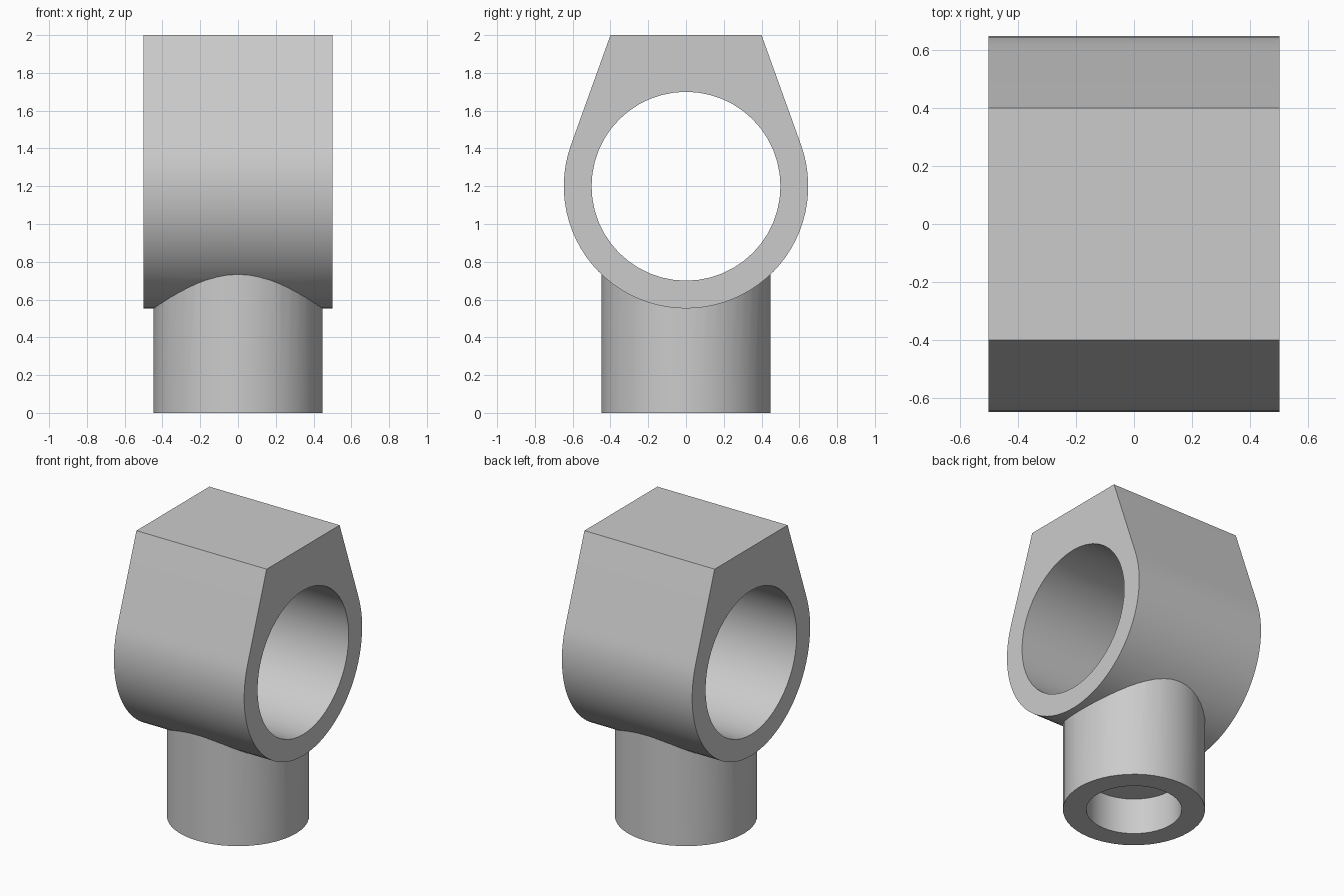
import bpy
import bmesh
from math import acos, atan2, cos, hypot, pi, sin

default = bpy.data.objects.get("Cube")
if default:
    bpy.data.objects.remove(default, do_unlink=True)

WIDTH = 1.0            # ring length along x
AXIS_Z = 1.2           # height of the bore axis
RING_R, BORE_R = 0.647, 0.5
TOP_Y, TOP_Z = 0.4, 2.0
STEM_R, SOCKET_R, SOCKET_DEPTH = 0.447, 0.3, 0.25

# Single grey material
grey = bpy.data.materials.new("plain_grey")
grey.use_nodes = True
colour = (0.6, 0.6, 0.6, 1)
grey.diffuse_color = colour
grey.node_tree.nodes["Principled BSDF"].inputs["Base Color"].default_value = colour


def prism(name, outline, to_3d, start, end):
    """Extrude a 2D outline between two positions along an axis."""
    bm = bmesh.new()
    a, b = ([bm.verts.new(to_3d(u, v, w)) for u, v in outline] for w in (start, end))
    bm.faces.new(a)
    bm.faces.new(b[::-1])
    for i in range(len(a)):
        j = (i + 1) % len(a)
        bm.faces.new((a[i], b[i], b[j], a[j]))
    bmesh.ops.recalc_face_normals(bm, faces=bm.faces)
    mesh = bpy.data.meshes.new(name)
    bm.to_mesh(mesh)
    bm.free()
    mesh.materials.append(grey)
    obj = bpy.data.objects.new(name, mesh)
    bpy.context.collection.objects.link(obj)
    return obj


def arc(radius, start, sweep, count, centre=0.0):
    return [(radius * cos(start + sweep * i / count),
             centre + radius * sin(start + sweep * i / count)) for i in range(count)]


def along_x(u, v, w):
    return (w, u, v)


def along_z(u, v, w):
    return (u, v, w)


def combine(target, other, operation):
    mod = target.modifiers.new(operation.lower(), "BOOLEAN")
    mod.operation = operation
    mod.solver = "EXACT"
    mod.object = other
    bpy.context.view_layer.objects.active = target
    bpy.ops.object.modifier_apply(modifier=mod.name)
    bpy.data.objects.remove(other, do_unlink=True)


# Ring body: round below, straight tangent flanks up to a flat top
rise = TOP_Z - AXIS_Z
tangent = atan2(rise, TOP_Y) - acos(RING_R / hypot(TOP_Y, rise))
steps = 48
profile = arc(RING_R, pi - tangent, pi + 2 * tangent, steps, AXIS_Z)
profile.append((RING_R * cos(tangent), AXIS_Z + RING_R * sin(tangent)))
profile += [(TOP_Y, TOP_Z), (-TOP_Y, TOP_Z)]
body = prism("pipe_fitting", profile, along_x, -WIDTH / 2, WIDTH / 2)

# Stem below, then the through bore and the blind socket
stem = prism("stem", arc(STEM_R, 0, 2 * pi, 48), along_z, 0, AXIS_Z - 0.2)
combine(body, stem, "UNION")
bore = prism("bore_cutter", arc(BORE_R, 0, 2 * pi, 48, AXIS_Z), along_x, -WIDTH, WIDTH)
combine(body, bore, "DIFFERENCE")
socket = prism("socket_cutter", arc(SOCKET_R, 0, 2 * pi, 48), along_z, -0.2, SOCKET_DEPTH)
combine(body, socket, "DIFFERENCE")

# Smooth round walls, crisp edges
bpy.ops.object.select_all(action="DESELECT")
body.select_set(True)
bpy.context.view_layer.objects.active = body
bpy.ops.object.shade_smooth_by_angle(angle=pi / 6)
